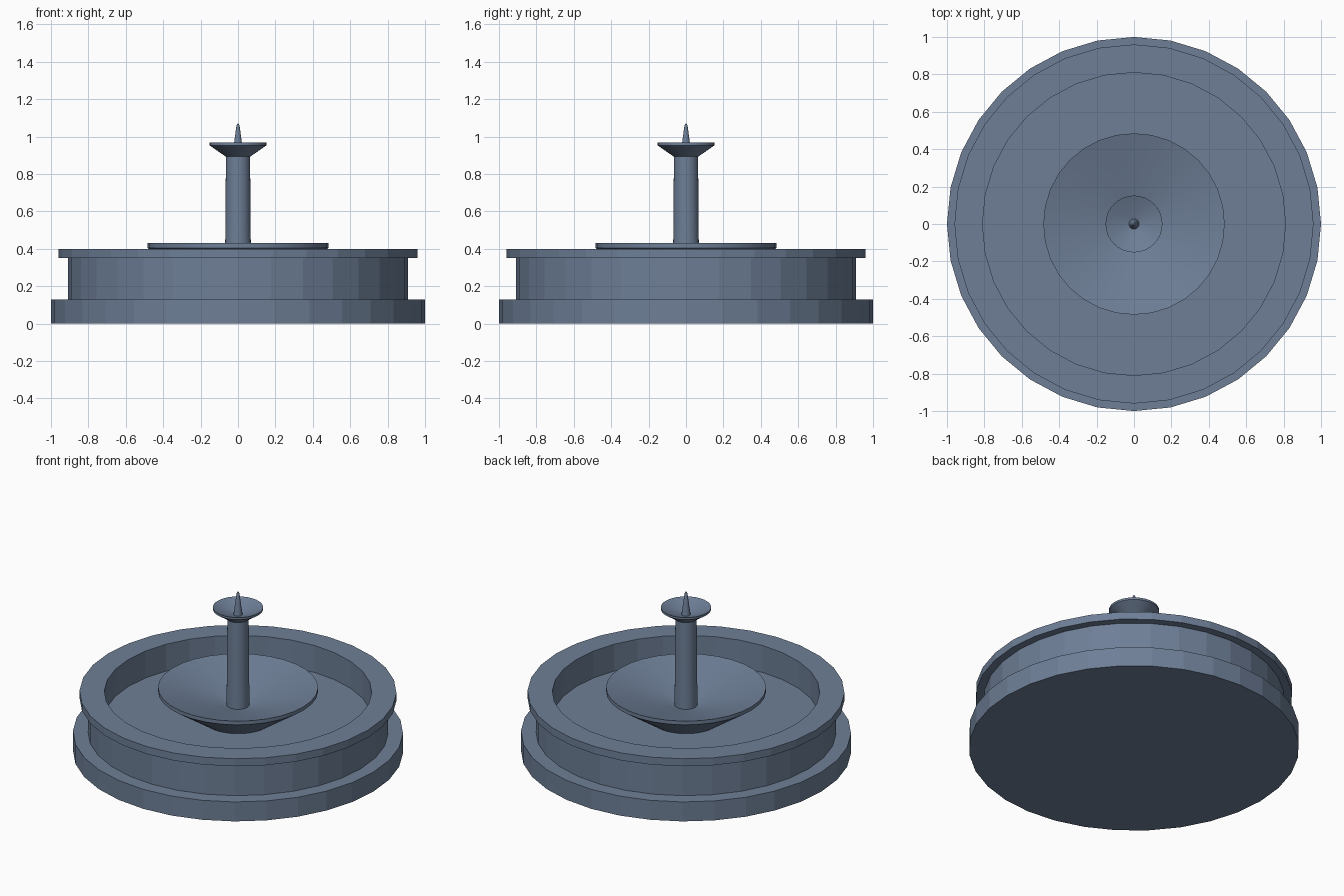
import bpy, bmesh, math

if "Cube" in bpy.data.objects:
    bpy.data.objects.remove(bpy.data.objects["Cube"])

stone = bpy.data.materials.new("slate_blue_stone")
stone.diffuse_color = (0.156, 0.212, 0.31, 1)
stone.use_nodes = True
stone.node_tree.nodes["Principled BSDF"].inputs["Base Color"].default_value = stone.diffuse_color


def lathe(name, profile, sides, smooth=False):
    """Revolve (radius, height) points around z; radius 0 makes a pole."""
    bm = bmesh.new()
    rings = []
    for r, z in profile:
        if r == 0:
            rings.append([bm.verts.new((0, 0, z))])
        else:
            rings.append([bm.verts.new((r * math.cos(2 * math.pi * i / sides),
                                        r * math.sin(2 * math.pi * i / sides), z))
                          for i in range(sides)])
    for a, b in zip(rings, rings[1:]):
        for i in range(sides):
            j = (i + 1) % sides
            if len(a) == 1:
                bm.faces.new((a[0], b[j], b[i]))
            elif len(b) == 1:
                bm.faces.new((a[i], a[j], b[0]))
            else:
                bm.faces.new((a[i], a[j], b[j], b[i]))
    bmesh.ops.recalc_face_normals(bm, faces=bm.faces)
    mesh = bpy.data.meshes.new(name)
    bm.to_mesh(mesh)
    bm.free()
    mesh.materials.append(stone)
    ob = bpy.data.objects.new(name, mesh)
    bpy.context.collection.objects.link(ob)
    if smooth:
        bpy.ops.object.select_all(action='DESELECT')
        bpy.context.view_layer.objects.active = ob
        ob.select_set(True)
        bpy.ops.object.shade_smooth_by_angle(angle=math.radians(30))
    return ob


# Basin: plinth, wall, overhanging rim and inner floor
lathe("basin", [(0, 0), (1, 0), (1, 0.13), (0.91, 0.13), (0.91, 0.35),
                (0.96, 0.35), (0.96, 0.40), (0.81, 0.40), (0.81, 0.22), (0, 0.22)], 32)

# Large lower bowl resting on the basin floor
lathe("lower_bowl", [(0, 0.21), (0.2, 0.21), (0.485, 0.405), (0.485, 0.43),
                     (0.07, 0.315), (0, 0.30)], 32, True)

# Slightly tapering central column
lathe("column", [(0, 0.29), (0.07, 0.29), (0.067, 0.55), (0.065, 0.85),
                 (0.064, 0.90), (0, 0.90)], 32, True)

# Small upper bowl
lathe("upper_bowl", [(0, 0.893), (0.066, 0.893), (0.152, 0.953), (0.152, 0.967),
                     (0.025, 0.918), (0, 0.915)], 32, True)

# Pointed finial
lathe("finial", [(0, 0.90), (0.03, 0.90), (0.021, 0.965), (0.009, 1.055),
                 (0.005, 1.068), (0, 1.07)], 16, True)
